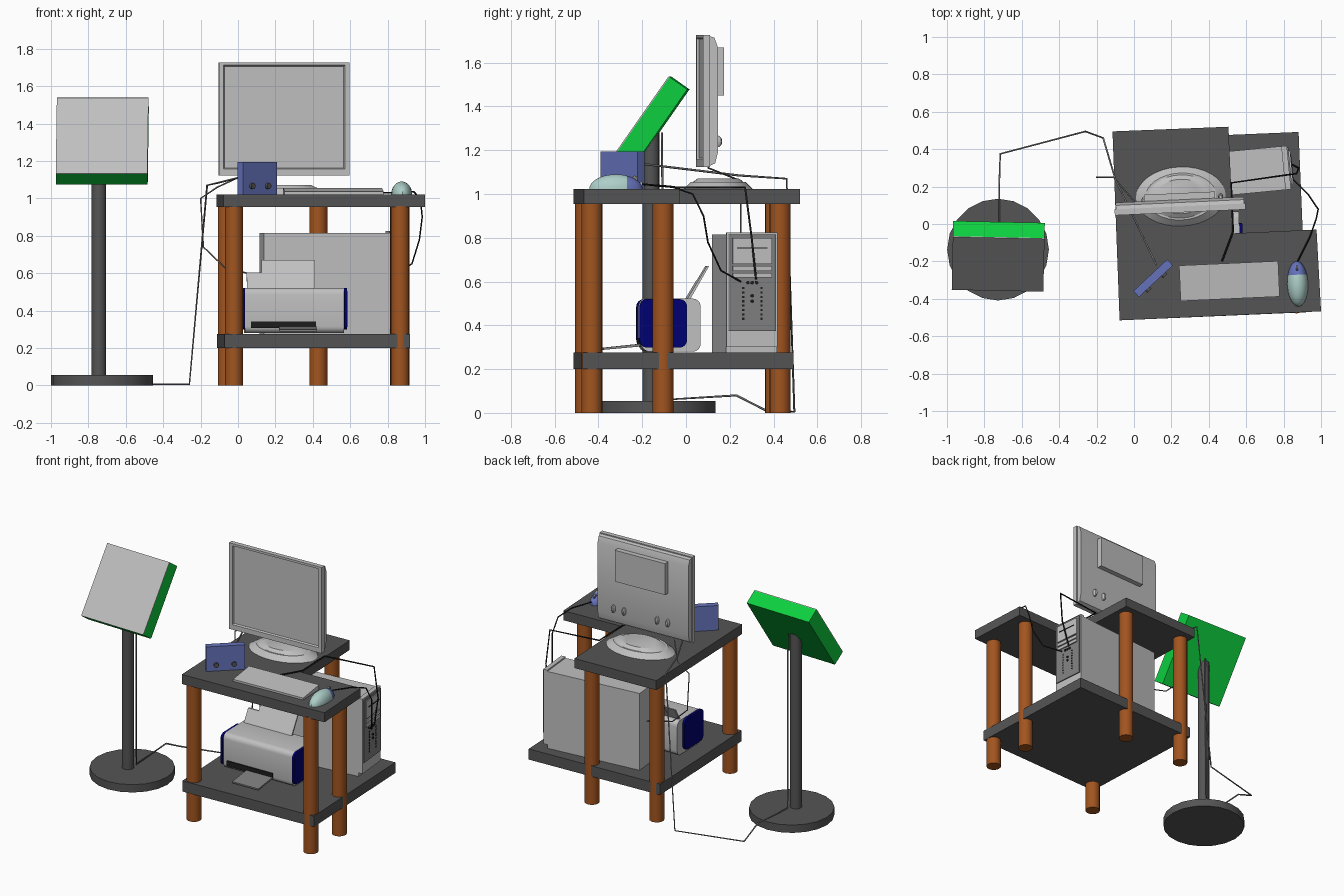
import bpy, bmesh, math
from mathutils import Matrix, Vector

if "Cube" in bpy.data.objects:
    bpy.data.objects.remove(bpy.data.objects["Cube"])


def material(name, r, g, b):
    m = bpy.data.materials.new(name)
    m.use_nodes = True
    m.diffuse_color = (r, g, b, 1)
    m.node_tree.nodes["Principled BSDF"].inputs["Base Color"].default_value = (r, g, b, 1)
    return m


LIGHT = material("light grey", 0.53, 0.53, 0.53)
MID = material("mid grey", 0.22, 0.22, 0.22)
DARK = material("charcoal", 0.09, 0.09, 0.09)
BLACK = material("black", 0.012, 0.012, 0.012)
WOOD = material("brown wood", 0.36, 0.09, 0.014)
GREEN = material("green", 0.004, 0.63, 0.05)
BLUE = material("soft blue", 0.13, 0.17, 0.5)
NAVY = material("navy", 0.0, 0.0, 0.17)
MINT = material("pale mint", 0.42, 0.62, 0.58)


def frame(x, y, z, deg=0.0):
    return Matrix.Translation((x, y, z)) @ Matrix.Rotation(math.radians(deg), 4, "Z")


# Maps a profile drawn in (a, b) and extruded along c onto (y, z, x)
SIDEWAYS = Matrix(((0, 0, 1, 0), (1, 0, 0, 0), (0, 1, 0, 0), (0, 0, 0, 1)))


def finish(name, bm, M, *mats):
    bm.transform(M)
    bmesh.ops.recalc_face_normals(bm, faces=bm.faces)
    me = bpy.data.meshes.new(name)
    bm.to_mesh(me)
    bm.free()
    for m in mats:
        me.materials.append(m)
    me.shade_smooth()
    me.set_sharp_from_angle(angle=math.radians(32))
    ob = bpy.data.objects.new(name, me)
    bpy.context.collection.objects.link(ob)
    return ob


def box(name, lo, hi, mat, M=Matrix()):
    bm = bmesh.new()
    lo, hi = Vector(lo), Vector(hi)
    bmesh.ops.create_cube(bm, size=1, matrix=Matrix.Translation((lo + hi) / 2) @ Matrix.Diagonal((*(hi - lo), 1)))
    return finish(name, bm, M, mat)


def prism(name, pts, lo, hi, mat, M=Matrix()):
    bm = bmesh.new()
    face = bm.faces.new([bm.verts.new((a, b, lo)) for a, b in pts])
    ext = bmesh.ops.extrude_face_region(bm, geom=[face])
    bmesh.ops.translate(bm, vec=(0, 0, hi - lo), verts=[v for v in ext["geom"] if isinstance(v, bmesh.types.BMVert)])
    return finish(name, bm, M, mat)


def cone(name, r1, r2, lo, hi, mat, M=Matrix(), sides=20):
    bm = bmesh.new()
    bmesh.ops.create_cone(bm, cap_ends=True, segments=sides, radius1=r1, radius2=r2, depth=hi - lo,
                          matrix=Matrix.Translation((0, 0, (lo + hi) / 2)))
    return finish(name, bm, M, mat)


def rounded(y0, y1, z0, z1, r, n=5):
    pts = []
    for i, (cy, cz) in enumerate([(y1 - r, z1 - r), (y0 + r, z1 - r), (y0 + r, z0 + r), (y1 - r, z0 + r)]):
        for k in range(n):
            a = math.pi / 2 * (i + k / (n - 1))
            pts.append((cy + r * math.cos(a), cz + r * math.sin(a)))
    return pts


def cable(name, pts, mat, r=0.005):
    cu = bpy.data.curves.new(name, "CURVE")
    cu.dimensions = "3D"
    cu.bevel_depth, cu.bevel_resolution = r, 1
    sp = cu.splines.new("POLY")
    sp.points.add(len(pts) - 1)
    for p, co in zip(sp.points, pts):
        p.co = (*co, 1)
    cu.materials.append(mat)
    bpy.context.collection.objects.link(bpy.data.objects.new(name, cu))


# Desk: L-shaped top, square shelf, five legs
prism("desk_top", [(-0.115, 0.495), (-0.077, -0.515), (1.0, -0.467), (0.976, -0.03), (0.53, -0.05), (0.505, 0.52)],
      0.955, 1.022, DARK)
prism("desk_shelf", [(-0.113, 0.45), (-0.073, -0.515), (0.92, -0.472), (0.88, 0.492)], 0.2, 0.275, DARK)
for i, (x, y) in enumerate([(-0.022, -0.458), (0.868, -0.43), (0.862, -0.105), (0.43, 0.43), (-0.06, 0.41)]):
    cone(f"desk_leg_{i + 1}", 0.048, 0.048, 0, 0.96, WOOD, frame(x, y, 0))

# Lectern: base disc, pole, tilted board with pale face
cone("lectern_base", 0.272, 0.272, 0, 0.055, DARK, frame(-0.727, -0.137, 0))
cone("lectern_pole", 0.038, 0.038, 0.05, 1.28, DARK, frame(-0.744, -0.16, 0))
B = frame(-0.722, 0, 0, -1.2)
prism("lectern_board", [(-0.07, 1.535), (-0.353, 1.13), (-0.272, 1.073), (0.011, 1.478)], -0.245, 0.245, GREEN, B @ SIDEWAYS)
prism("lectern_face", [(-0.07, 1.535), (-0.074, 1.538), (-0.357, 1.133), (-0.353, 1.13)], -0.245, 0.245, LIGHT, B @ SIDEWAYS)

# Monitor: recessed front frame, curved back, rear box, bumps
M = frame(0.25, 0, 0, 2.6)
bm = bmesh.new()
bmesh.ops.create_cube(bm, size=1, matrix=Matrix.Translation((0, 0.078, 1.425)) @ Matrix.Diagonal((0.7, 0.032, 0.605, 1)))
front = [f for f in bm.faces if f.normal.y < -0.9]
bmesh.ops.inset_region(bm, faces=front, thickness=0.036)
bmesh.ops.translate(bm, verts=front[0].verts, vec=(0, 0, 0.01))
bmesh.ops.inset_region(bm, faces=front, thickness=0.008, depth=-0.012)
finish("monitor_front", bm, M, LIGHT)
prism("monitor_back", [(0.09, 1.722), (0.115, 1.714), (0.13, 1.67), (0.13, 1.19), (0.118, 1.14), (0.09, 1.128)],
      -0.343, 0.343, LIGHT, M @ SIDEWAYS)
box("monitor_rear_box", (-0.19, 0.125, 1.45), (0.19, 0.165, 1.67), LIGHT, M)
for i, x in enumerate((-0.19, -0.11, 0.14, 0.22)):
    bm = bmesh.new()
    bmesh.ops.create_uvsphere(bm, u_segments=10, v_segments=6, radius=1,
                              matrix=Matrix.Translation((x, 0.132, 1.24)) @ Matrix.Diagonal((0.014, 0.024, 0.028, 1)))
    finish(f"monitor_bump_{i + 1}", bm, M, LIGHT)
S = frame(0.25, 0.147, 0, 2.6) @ Matrix.Diagonal((1, 0.66, 1, 1))
cone("monitor_foot", 0.24, 0.19, 1.022, 1.055, LIGHT, S, 32)
cone("monitor_foot_upper", 0.175, 0.14, 1.055, 1.072, LIGHT, S, 32)

# Keyboard wedge
prism("keyboard", [(-0.095, 1.022), (0.095, 1.022), (0.095, 1.055), (-0.095, 1.036)], -0.265, 0.265, LIGHT,
      frame(0.51, -0.305, 0, 2.6) @ SIDEWAYS)

# Mouse: domed half ellipsoid with two blue buttons
bm = bmesh.new()
bmesh.ops.create_uvsphere(bm, u_segments=20, v_segments=16, radius=1)
bmesh.ops.bisect_plane(bm, geom=bm.verts[:] + bm.edges[:] + bm.faces[:], plane_co=(0, 0.4, 0), plane_no=(0, 1, 0))
cut = bmesh.ops.bisect_plane(bm, geom=bm.verts[:] + bm.edges[:] + bm.faces[:], plane_co=(0, 0, 0),
                             plane_no=(0, 0, 1), clear_inner=True)
bmesh.ops.contextual_create(bm, geom=[e for e in cut["geom_cut"] if isinstance(e, bmesh.types.BMEdge)])
for f in bm.faces:
    f.material_index = int(f.calc_center_median().y > 0.4)
finish("mouse", bm, frame(0.875, -0.32, 1.022, 2) @ Matrix.Diagonal((0.056, 0.122, 0.068, 1)), MINT, BLUE)
cone("mouse_wheel", 0.014, 0.014, -0.006, 0.006, MID,
     frame(0.872, -0.235, 1.07) @ Matrix.Rotation(math.pi / 2, 4, "Y"), 12)

# Speaker box with two knobs
P = frame(0.102, -0.29, 0, 43)
box("speaker", (-0.124, -0.022, 1.022), (0.124, 0.022, 1.195), BLUE, P)
for i, x in enumerate((-0.06, 0.055)):
    cone(f"speaker_knob_{i + 1}", 0.016, 0.016, 0, 0.014, DARK,
         P @ Matrix.Translation((x, -0.022, 1.066)) @ Matrix.Rotation(math.pi / 2, 4, "X"), 14)

# Computer tower, its front facing +x
T = frame(0.475, 0.268, 0, 5.5)
box("tower_case", (-0.35, -0.117, 0.275), (0.325, 0.117, 0.815), LIGHT, T)
box("tower_bezel", (0.325, -0.117, 0.3), (0.355, 0.117, 0.825), LIGHT, T)
box("tower_panel", (0.355, -0.108, 0.375), (0.362, 0.108, 0.815), MID, T)
box("tower_drive_bay", (0.362, -0.09, 0.68), (0.37, 0.09, 0.8), LIGHT, T)
for i, z in enumerate((0.648, 0.618)):
    box(f"tower_slot_{i + 1}", (0.362, -0.09, z), (0.37, 0.09, z + 0.022), LIGHT, T)
box("tower_bay_slit", (0.37, -0.07, 0.75), (0.373, 0.07, 0.756), BLACK, T)
for i, (y, z) in enumerate([(0, 0.535), (0, 0.51), (-0.02, 0.595), (0.0, 0.595), (0.02, 0.595)]):
    cone(f"tower_button_{i + 1}", 0.008, 0.008, 0.36, 0.368, BLACK,
         T @ Matrix.Translation((0, y, z)) @ Matrix.Rotation(math.pi / 2, 4, "Y"), 10)
for side in (-1, 1):
    for k in range(8):
        z = 0.425 + k * 0.02
        box(f"tower_vent_{side}_{k}", (0.361, side * 0.042 - 0.005, z), (0.365, side * 0.042 + 0.005, z + 0.01), BLACK, T)

# Printer: rounded body, navy end caps, paper support, output tray
R = frame(0.3, -0.09, 0, 1.5)
prism("printer_body", rounded(-0.12, 0.15, 0.28, 0.522, 0.035), -0.265, 0.265, LIGHT, R @ SIDEWAYS)
for name, x in (("left", 0.265), ("right", -0.281)):
    prism(f"printer_{name}_cap", rounded(-0.13, 0.088, 0.298, 0.52, 0.035), x, x + 0.016, NAVY, R @ SIDEWAYS)
for name, x0, x1, z in (("narrow", -0.25, -0.17, 0.605), ("wide", -0.17, 0.115, 0.67)):
    y = 0.08 + (z - 0.5) * 0.6
    prism(f"printer_paper_support_{name}", [(0.08, 0.5), (0.095, 0.5), (y + 0.01, z), (y, z)], x0, x1, LIGHT, R @ SIDEWAYS)
box("printer_slot", (-0.235, -0.128, 0.306), (0.115, -0.119, 0.342), BLACK, R)
prism("printer_tray", [(-0.1, 0.305), (-0.29, 0.288), (-0.29, 0.298), (-0.1, 0.318)], -0.085, 0.115, MID, R @ SIDEWAYS)

# Cables
cable("lectern_cable", [(-0.715, -0.11, 1.28), (-0.72, -0.1, 0.06), (-0.72, 0.23, 0.08), (-0.715, 0.375, 0.006),
                        (-0.26, 0.495, 0.006), (-0.165, 0.46, 1.07), (-0.1, 0.24, 1.085), (0.12, -0.22, 1.14)], MID)
cable("printer_cable", [(0.02, 0.1, 1.12), (-0.11, 0.25, 1.06), (-0.2, 0.25, 1.0), (-0.185, 0.25, 0.74),
                        (-0.07, 0.25, 0.63), (0.13, 0.25, 0.58)], MID, 0.004)
cable("mouse_cable", [(0.875, -0.2, 1.045), (0.94, -0.07, 1.035), (0.975, 0.03, 1.0), (0.985, 0.08, 0.9),
                      (0.97, 0.1, 0.78), (0.93, 0.16, 0.65), (0.84, 0.25, 0.6)], BLACK, 0.004)
cable("keyboard_cable", [(0.47, -0.2, 1.045), (0.53, -0.04, 1.03), (0.52, 0.22, 1.03), (0.87, 0.27, 1.03),
                         (0.88, 0.3, 0.8), (0.84, 0.32, 0.61)], BLACK)
